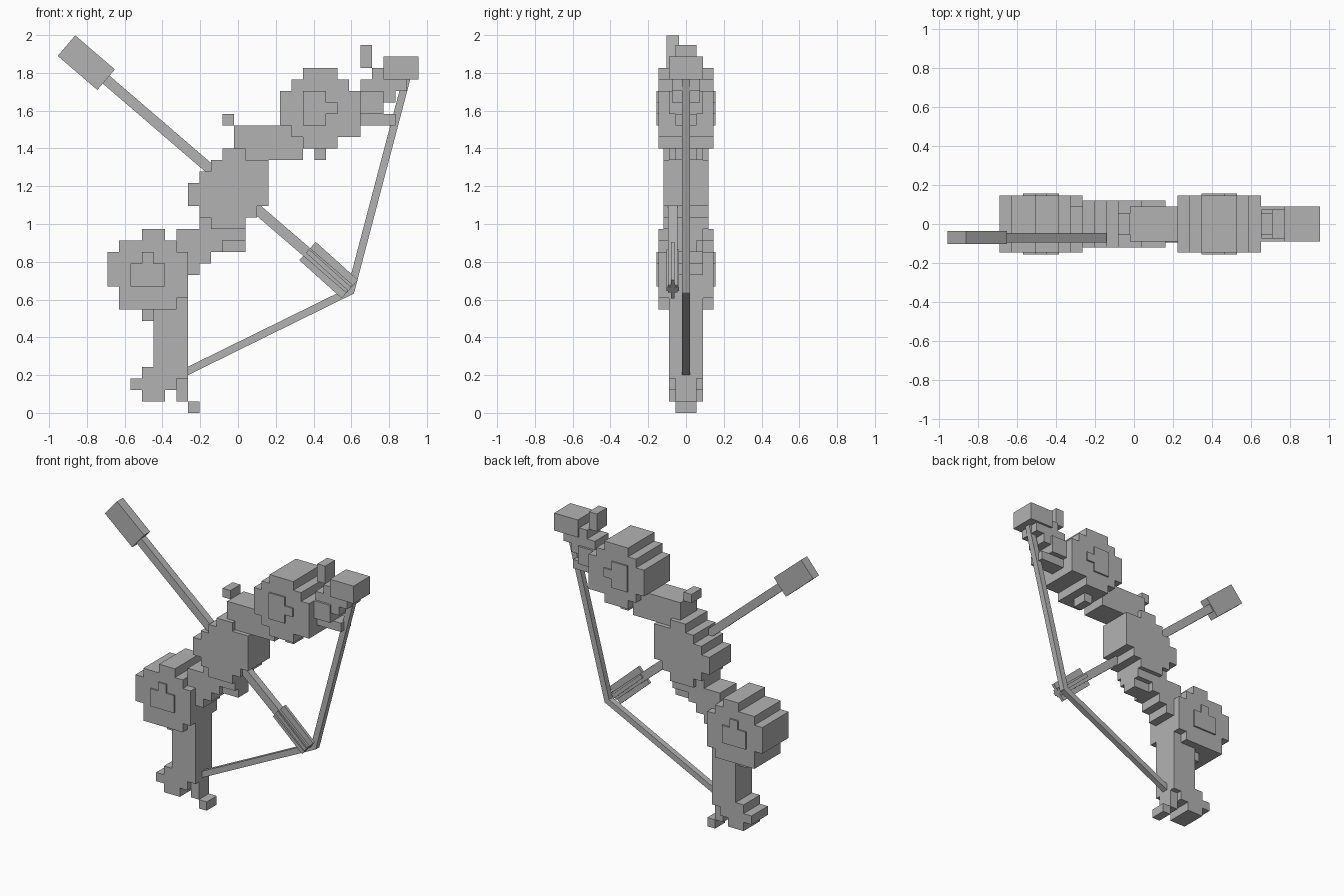
import bpy
import bmesh
import math
from mathutils import Vector

cube = bpy.data.objects.get("Cube")
if cube:
    bpy.data.objects.remove(cube, do_unlink=True)

U = 0.0609      # size of one block
LEFT = -0.69    # x of the first block column

grey = bpy.data.materials.new("plain grey")
grey.use_nodes = True
grey.diffuse_color = (0.45, 0.45, 0.45, 1)
grey.node_tree.nodes["Principled BSDF"].inputs["Base Color"].default_value = (0.45, 0.45, 0.45, 1)


def finish(name, bm):
    bmesh.ops.recalc_face_normals(bm, faces=bm.faces)
    mesh = bpy.data.meshes.new(name)
    bm.to_mesh(mesh)
    bm.free()
    mesh.materials.append(grey)
    obj = bpy.data.objects.new(name, mesh)
    bpy.context.collection.objects.link(obj)
    return obj


def blocks(name, depth, *rects):
    """Extrude the union of block rectangles (x0, x1, z0, z1) to +-depth."""
    cells = {(i, j) for a, b, c, d in rects for i in range(a, b) for j in range(c, d)}
    bm = bmesh.new()
    for i, j in sorted(cells):
        corners = [(i, j), (i + 1, j), (i + 1, j + 1), (i, j + 1)]
        bm.faces.new([bm.verts.new((LEFT + U * x, -depth, U * z)) for x, z in corners])
    bmesh.ops.remove_doubles(bm, verts=bm.verts, dist=0.001)
    bmesh.ops.dissolve_limit(bm, angle_limit=0.01, verts=bm.verts, edges=bm.edges)
    side = bmesh.ops.extrude_face_region(bm, geom=list(bm.faces))
    moved = [g for g in side["geom"] if isinstance(g, bmesh.types.BMVert)]
    bmesh.ops.translate(bm, verts=moved, vec=(0, 2 * depth, 0))
    return finish(name, bm)


def bar(name, start, end, width, depth, y=0.0):
    """Square bar between two (x, z) points."""
    a, b = Vector((start[0], y, start[1])), Vector((end[0], y, end[1]))
    bm = bmesh.new()
    bmesh.ops.create_cube(bm, size=1)
    bmesh.ops.scale(bm, verts=bm.verts, vec=((b - a).length, depth, width))
    obj = finish(name, bm)
    obj.location = (a + b) / 2
    obj.rotation_euler.y = -math.atan2(b.z - a.z, b.x - a.x)
    return obj


# Round stepped hubs with raised pads on both sides
blocks("upper_hub", 0.145, (15, 22, 25, 28), (16, 21, 24, 29), (17, 20, 23, 30), (21, 22, 24, 25))
blocks("upper_hub_pad", 0.156, (17, 19, 25, 28), (19, 20, 26, 27))
blocks("lower_hub", 0.145, (0, 7, 11, 14), (1, 6, 9, 15), (6, 7, 10, 11), (3, 5, 15, 16))
blocks("lower_hub_pad", 0.156, (2, 5, 11, 13), (3, 4, 13, 14))
blocks("centre_hub", 0.12, (9, 12, 16, 17), (8, 13, 17, 18), (7, 14, 18, 20),
       (8, 14, 20, 21), (9, 14, 21, 22), (10, 12, 22, 23))

# Upper limb
blocks("upper_arm", 0.09, (11, 16, 23, 25), (12, 17, 22, 24))
blocks("upper_arm_foot", 0.055, (18, 19, 22, 23))
blocks("upper_arm_knob", 0.055, (10, 11, 25, 26))
for k in range(4):
    blocks("upper_limb_step", 0.09 if k in (0, 3) else 0.075,
           (21 + k, 24 + k, 26 + k, 28 + k))
blocks("upper_limb_spur", 0.055, (21, 25, 25, 26))
blocks("upper_tip_knob", 0.055, (22, 23, 30, 32))

# Lower limb
blocks("lower_arm", 0.09, (6, 8, 12, 16), (8, 9, 13, 17), (9, 10, 14, 17), (10, 12, 15, 17))
blocks("lower_arm_knob", 0.055, (10, 11, 14, 15), (11, 12, 14, 15))
blocks("lower_leg", 0.09, (4, 7, 4, 10))
blocks("lower_leg_knob", 0.055, (3, 4, 8, 9))
blocks("lower_foot", 0.09, (3, 7, 3, 4), (2, 6, 2, 3), (3, 5, 1, 2))
blocks("lower_tip", 0.055, (6, 7, 1, 3), (7, 8, 0, 1))

# Drawn string
bar("upper_string", (0.895, 1.78), (0.595, 0.64), 0.04, 0.04)
bar("lower_string", (-0.33, 0.19), (0.605, 0.65), 0.04, 0.04)

# Arrow
ARROW_Y = -0.07
bar("arrow_head", (-0.908, 1.944), (-0.698, 1.764), 0.143, 0.066, ARROW_Y)
bar("arrow_shaft", (-0.70, 1.766), (0.59, 0.657), 0.055, 0.05, ARROW_Y)
bar("arrow_fletching", (0.368, 0.857), (0.592, 0.655), 0.13, 0.02, ARROW_Y)
bar("arrow_fletching_cross", (0.368, 0.857), (0.592, 0.655), 0.025, 0.066, ARROW_Y)
